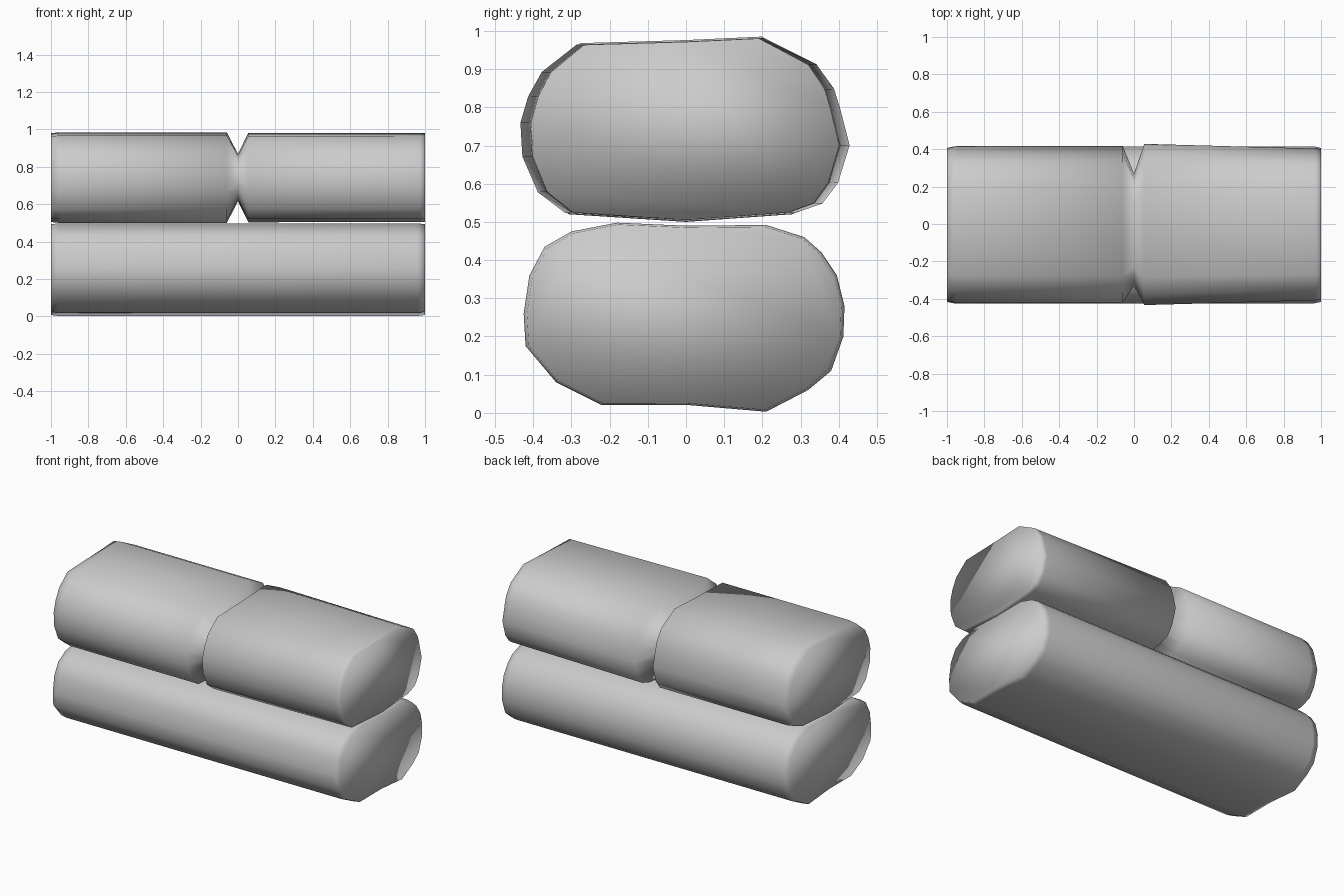
import bpy, bmesh

if "Cube" in bpy.data.objects:
    bpy.data.objects.remove(bpy.data.objects["Cube"])

# Cross-sections as (y, z), counter-clockwise seen from +x
LOWER = [(-.22, .02), (0, .021), (.21, .003), (.32, .06), (.38, .11), (.412, .2),
         (.415, .28), (.395, .36), (.355, .42), (.31, .46), (.21, .492), (0, .49),
         (-.18, .498), (-.3, .475), (-.37, .435), (-.41, .36), (-.425, .26),
         (-.42, .175), (-.34, .08)]
UPPER = [(0, .5), (.28, .52), (.35, .545), (.39, .6), (.42, .70), (.395, .8),
         (.38, .85), (.335, .915), (.2, .985), (0, .976), (-.28, .968), (-.37, .895),
         (-.405, .83), (-.425, .76), (-.42, .67), (-.38, .575), (-.31, .52)]


def loft(name, section, stations):
    """Skin scaled copies of a section; stations = (x, y scale, z scale, y shift)."""
    mid = (min(z for _, z in section) + max(z for _, z in section)) / 2
    bm = bmesh.new()
    rings = [[bm.verts.new((x, y * sy + dy, mid + (z - mid) * sz)) for y, z in section]
             for x, sy, sz, dy in stations]
    n = len(section)
    for a, b in zip(rings, rings[1:]):
        for i in range(n):
            j = (i + 1) % n
            bm.faces.new((a[i], a[j], b[j], b[i]))
    # flat end caps, shaded smoothly into the sides
    bm.faces.new(rings[0])
    bm.faces.new(rings[-1])
    bmesh.ops.recalc_face_normals(bm, faces=bm.faces)
    for f in bm.faces:
        f.smooth = True
    mesh = bpy.data.meshes.new(name)
    bm.to_mesh(mesh)
    bm.free()
    obj = bpy.data.objects.new(name, mesh)
    bpy.context.collection.objects.link(obj)
    return obj


# Long bag on the ground
loft("lower_bag", LOWER, [(-1, .98, .98, 0), (-.96, 1, 1, 0),
                          (.96, 1, 1, 0), (1, .98, .98, 0)])

# Two short bags end to end, pinched where they meet
loft("upper_bag_pair", UPPER, [(-1, .96, .98, 0), (-.95, .99, 1, 0), (-.06, .99, 1, 0),
                               (0, .71, .52, -.03),
                               (.055, 1.02, .985, 0), (.97, .96, .98, 0), (1, .955, .98, 0)])
